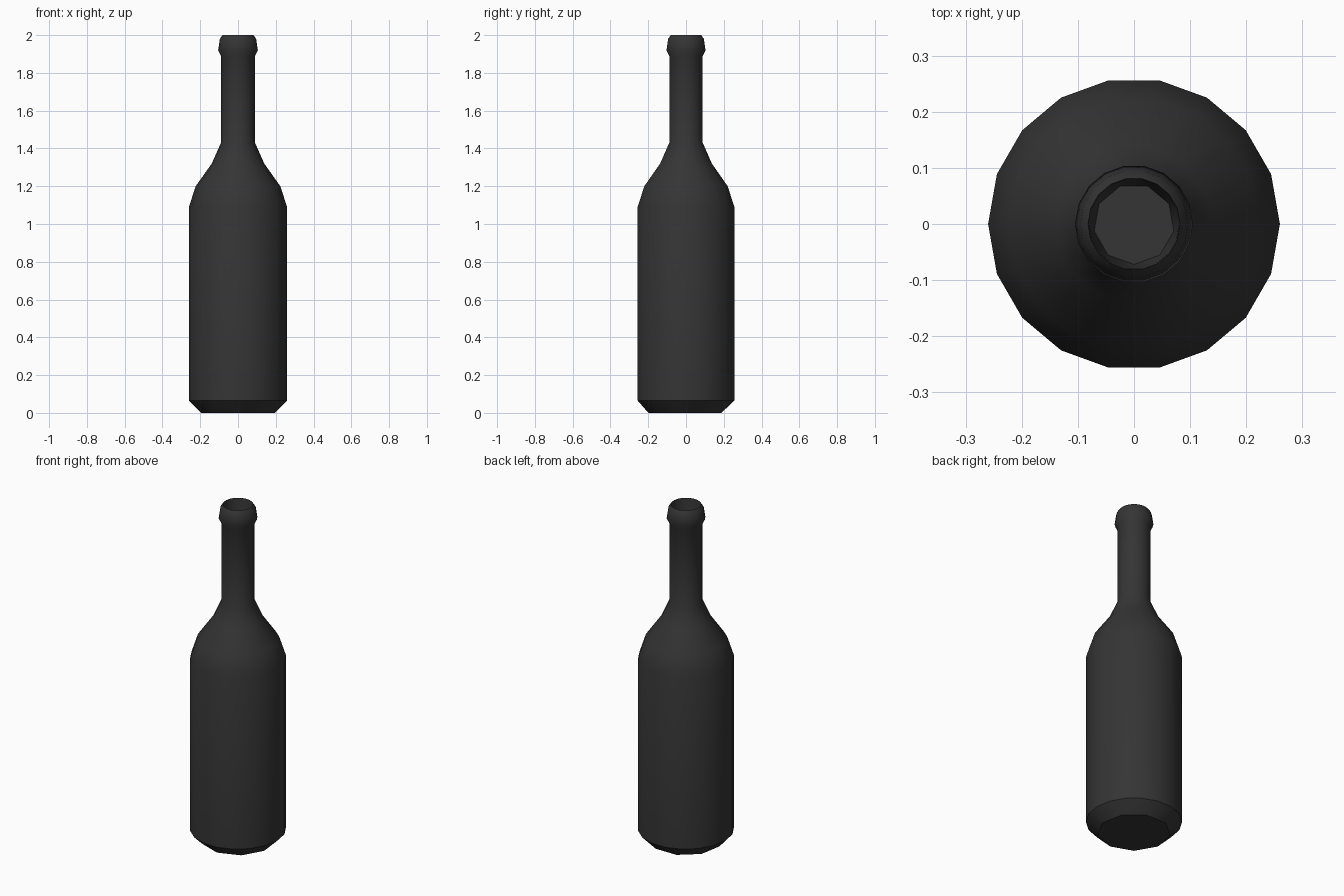
import bpy, bmesh
from math import cos, sin, radians

if "Cube" in bpy.data.objects:
    bpy.data.objects.remove(bpy.data.objects["Cube"])

bm = bmesh.new()


def ring(r, z, n=18, start=0):
    step = 360 / n
    return [bm.verts.new((r * cos(radians(start + i * step)),
                          r * sin(radians(start + i * step)), z)) for i in range(n)]


def bridge(a, b):
    n = len(a)
    for i in range(n):
        j = (i + 1) % n
        bm.faces.new((a[i], a[j], b[j], b[i]))


def close_half(outer, inner):
    # join an 18-sided ring to a 9-sided one and cap it
    for i in range(9):
        a, b, c = (outer[(2 * i + k) % 18] for k in (1, 2, 3))
        bm.faces.new((inner[i], a, b))
        bm.faces.new((inner[i], b, c, inner[(i + 1) % 9]))
    bm.faces.new(inner)


# Body, shoulder, neck, lip and mouth as (radius, height)
profile = [(0.26, 0.065), (0.26, 1.09), (0.224, 1.2), (0.139, 1.32), (0.09, 1.43),
           (0.09, 1.89), (0.105, 1.92), (0.096, 1.98), (0.082, 2.0), (0.08, 1.985)]
rings = [ring(r, z) for r, z in profile]
for lower, upper in zip(rings, rings[1:]):
    bridge(lower, upper)

# Nine-sided base and recess floor inside the mouth
close_half(rings[0], ring(0.199, 0, 9, 30))
close_half(rings[-1], ring(0.072, 1.88, 9, 30))

bmesh.ops.recalc_face_normals(bm, faces=bm.faces)
mesh = bpy.data.meshes.new("bottle")
bm.to_mesh(mesh)
bm.free()
bottle = bpy.data.objects.new("bottle", mesh)
bpy.context.collection.objects.link(bottle)

# Dark glass colour and smooth shading
glass = bpy.data.materials.new("dark_glass")
glass.diffuse_color = (0.035, 0.035, 0.035, 1)
glass.use_nodes = True
glass.node_tree.nodes["Principled BSDF"].inputs["Base Color"].default_value = glass.diffuse_color
mesh.materials.append(glass)
bpy.context.view_layer.objects.active = bottle
bottle.select_set(True)
bpy.ops.object.shade_smooth_by_angle(angle=radians(40))
